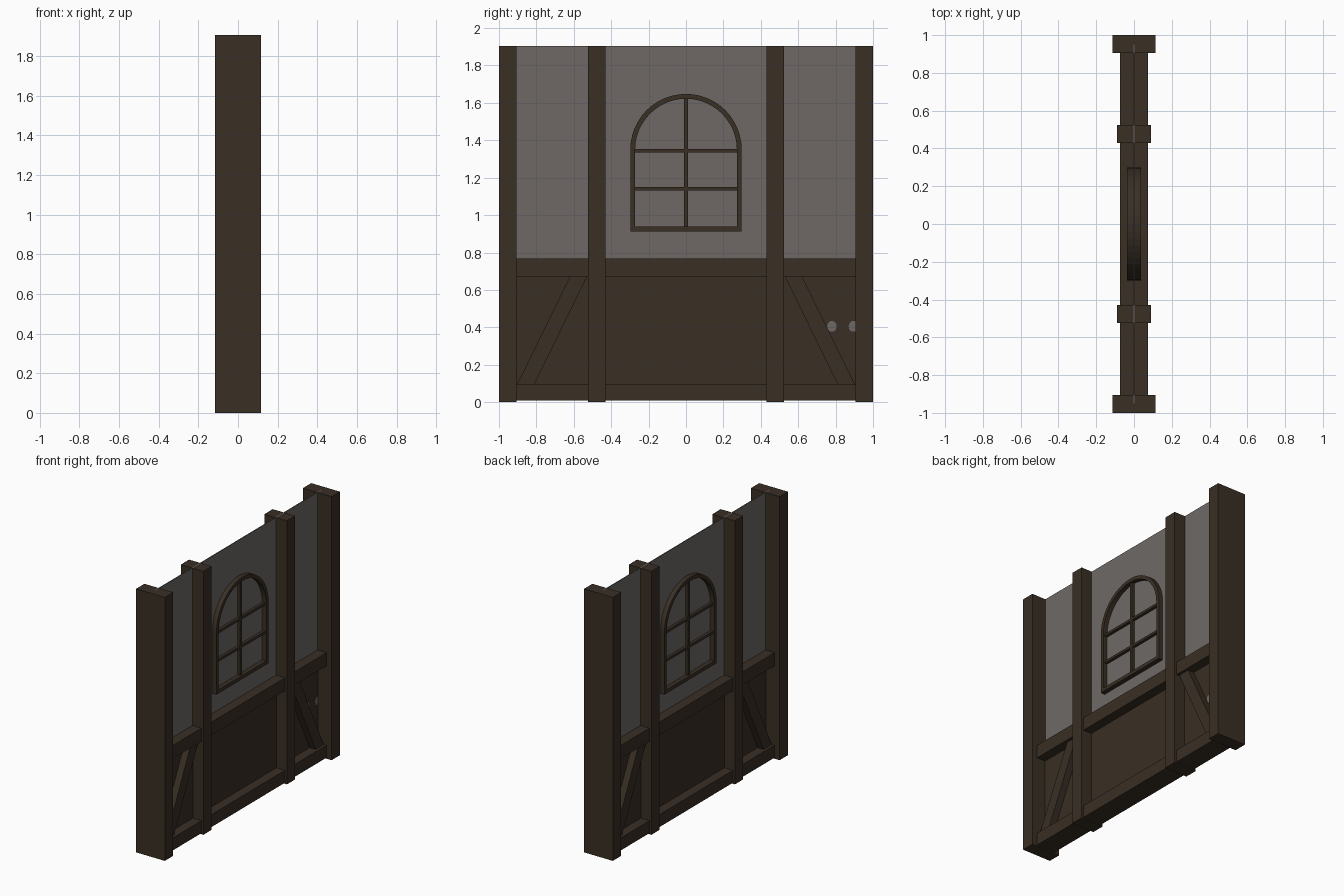
import bpy, bmesh, math

if "Cube" in bpy.data.objects:
    bpy.data.objects.remove(bpy.data.objects["Cube"])

def material(name, col):
    m = bpy.data.materials.new(name)
    m.diffuse_color = (*col, 1)
    m.use_nodes = True
    m.node_tree.nodes["Principled BSDF"].inputs["Base Color"].default_value = m.diffuse_color
    return m

wood = material("dark_wood", (0.041, 0.028, 0.018))
plaster = material("grey_plaster", (0.158, 0.141, 0.133))

def finish(bm, name, mat):
    bmesh.ops.recalc_face_normals(bm, faces=bm.faces)
    me = bpy.data.meshes.new(name)
    bm.to_mesh(me)
    bm.free()
    me.materials.append(mat)
    ob = bpy.data.objects.new(name, me)
    bpy.context.collection.objects.link(ob)
    return ob

def prism(name, profile, half, mat):
    """Extrude a (y, z) outline from -half to +half along x."""
    bm = bmesh.new()
    f = bm.faces.new([bm.verts.new((-half, y, z)) for y, z in profile])
    r = bmesh.ops.extrude_face_region(bm, geom=[f], use_keep_orig=True)
    vs = [v for v in r["geom"] if isinstance(v, bmesh.types.BMVert)]
    bmesh.ops.translate(bm, vec=(2 * half, 0, 0), verts=vs)
    return finish(bm, name, mat)

def box(name, y0, y1, z0, z1, half, mat):
    return prism(name, [(y0, z0), (y1, z0), (y1, z1), (y0, z1)], half, mat)

H = 1.905

# Plaster sheet and lower wooden panel
box("plaster_sheet", -0.95, 0.95, 0.72, H, 0.003, plaster)
box("lower_panel", -0.95, 0.95, 0.02, 0.74, 0.006, wood)

# Horizontal rails
box("bottom_rail", -0.92, 0.92, 0.008, 0.098, 0.075, wood)
box("middle_rail", -0.92, 0.92, 0.672, 0.767, 0.075, wood)

# Posts and slanted braces, mirrored in y
for s, side in ((-1, "left"), (1, "right")):
    box("outer_post_" + side, s * 0.905, s * 1.0, 0, H, 0.115, wood)
    box("inner_post_" + side, s * 0.43, s * 0.525, 0, H, 0.09, wood)
    prism("brace_" + side, [(s * 0.905, 0.09), (s * 0.813, 0.09),
                            (s * 0.525, 0.68), (s * 0.617, 0.68)], 0.055, wood)

# Arched window frame: band between two arched outlines
def arch(r, base, spring=1.35, n=24):
    pts = [(-r, base), (r, base)]
    return pts + [(r * math.cos(math.pi * i / n), spring + r * math.sin(math.pi * i / n))
                  for i in range(n + 1)]

bm = bmesh.new()
rings = [[bm.verts.new((x, y, z)) for y, z in arch(r, b)]
         for r, b, x in ((0.298, 0.912, -0.036), (0.298, 0.912, 0.036),
                         (0.272, 0.938, 0.036), (0.272, 0.938, -0.036))]
n = len(rings[0])
for k in range(4):
    a, b = rings[k], rings[(k + 1) % 4]
    for i in range(n):
        j = (i + 1) % n
        bm.faces.new((a[i], a[j], b[j], b[i]))
finish(bm, "window_frame", wood)

# Window glazing bars
box("window_bar_vertical", -0.01, 0.01, 0.93, 1.63, 0.024, wood)
for z in (1.14, 1.345):
    box("window_bar_horizontal", -0.28, 0.28, z - 0.009, z + 0.009, 0.024, wood)

# Small bare spots in the lower panel
for y in (0.78, 0.895):
    spot = [(y + 0.026 * math.cos(a * math.pi / 5), 0.405 + 0.03 * math.sin(a * math.pi / 5))
            for a in range(10)]
    prism("bare_spot", spot, 0.007, plaster)
